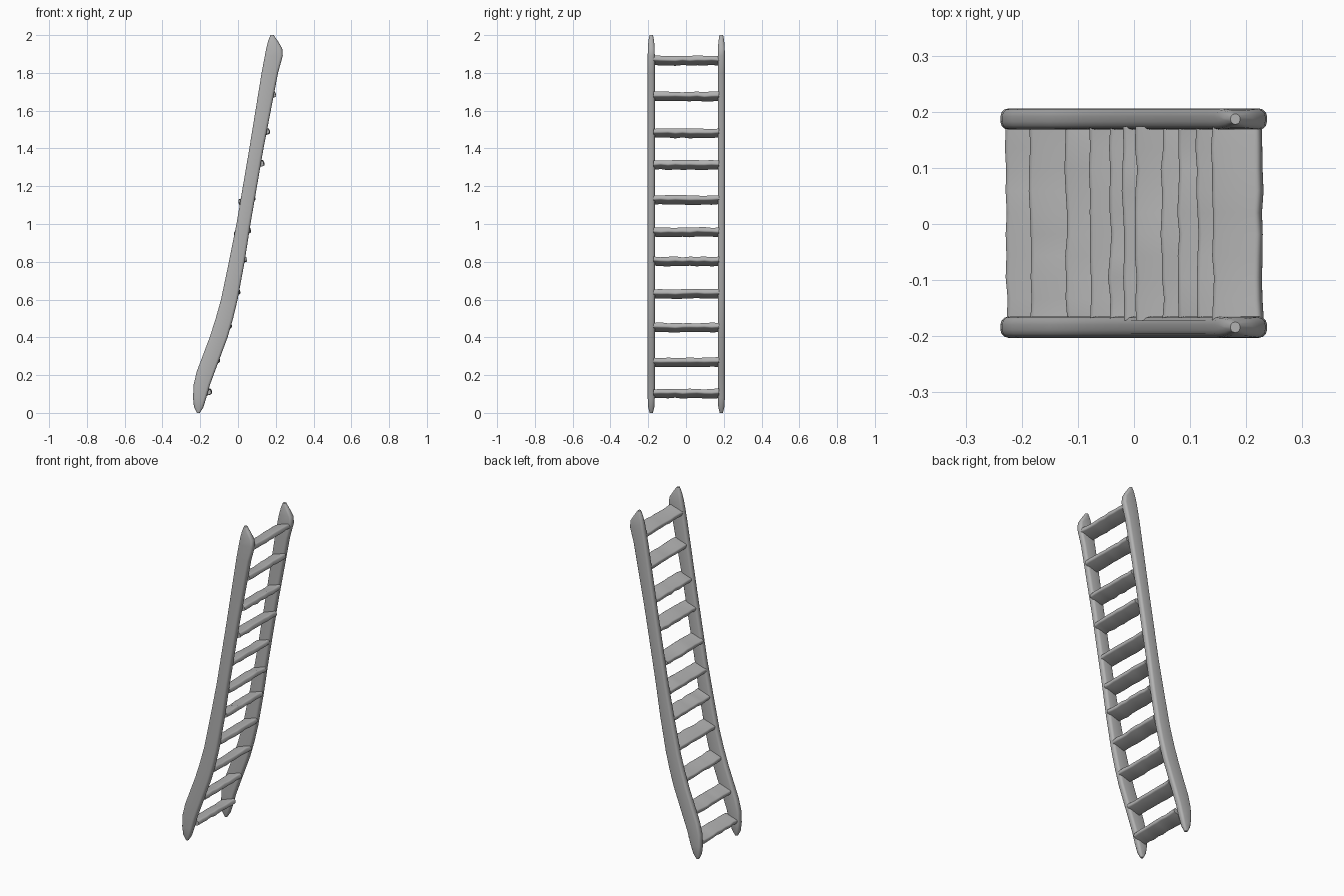
import bpy, bmesh, math, random
from mathutils import Matrix, Vector

random.seed(4)
if "Cube" in bpy.data.objects:
    bpy.data.objects.remove(bpy.data.objects["Cube"], do_unlink=True)

grey = bpy.data.materials.new("worn grey")
grey.use_nodes = True
colour = (0.45, 0.45, 0.45, 1)
grey.diffuse_color = colour
grey.node_tree.nodes["Principled BSDF"].inputs["Base Color"].default_value = colour


def rounded_rect(half_u, half_v, radius, steps=3):
    """Points around a rectangle with rounded corners."""
    radius = min(radius, half_u * 0.95, half_v * 0.95)
    points = []
    for corner, (su, sv) in enumerate([(1, 1), (-1, 1), (-1, -1), (1, -1)]):
        for i in range(steps + 1):
            a = (corner + i / steps) * math.pi / 2
            points.append((su * (half_u - radius) + radius * math.cos(a),
                           sv * (half_v - radius) + radius * math.sin(a)))
    return points


def loft(name, rings):
    """Skin a row of equal-sized rings and cap both ends."""
    bm = bmesh.new()
    loops = [[bm.verts.new(p) for p in ring] for ring in rings]
    count = len(loops[0])
    for low, high in zip(loops, loops[1:]):
        for i in range(count):
            j = (i + 1) % count
            bm.faces.new((low[i], low[j], high[j], high[i]))
    bm.faces.new(loops[0])
    bm.faces.new(loops[-1])
    bmesh.ops.recalc_face_normals(bm, faces=bm.faces)
    mesh = bpy.data.meshes.new(name)
    bm.to_mesh(mesh)
    bm.free()
    mesh.materials.append(grey)
    obj = bpy.data.objects.new(name, mesh)
    bpy.context.collection.objects.link(obj)
    bpy.ops.object.select_all(action="DESELECT")
    obj.select_set(True)
    bpy.context.view_layer.objects.active = obj
    bpy.ops.object.shade_smooth_by_angle(angle=math.radians(40))
    return obj


# Side rails: height, low x edge, high x edge, share of full thickness
rail_rows = [
    (0, -.218, -.202, .45), (.03, -.233, -.183, .85), (.08, -.238, -.168, 1),
    (.15, -.235, -.148, 1), (.22, -.218, -.122, 1), (.4, -.15, -.055, 1),
    (.5, -.118, -.026, 1), (.6, -.09, -.002, 1), (.8, -.048, .035, 1),
    (1, -.008, .066, 1), (1.4, .06, .135, 1), (1.8, .125, .212, 1),
    (1.89, .142, .237, 1), (1.93, .15, .234, .95), (1.97, .16, .21, .8),
    (2, .172, .189, .5)]
for name, y in (("front_rail", -.184), ("back_rail", .187)):
    rings = []
    for z, low, high, share in rail_rows:
        section = rounded_rect((high - low) / 2, .0188 * share, .014)
        rings.append([((low + high) / 2 + u, y + v, z) for u, v in section])
    loft(name, rings)

# Rungs: low x edge and mid height, tilted planks with uneven edges
rungs = [(-.228, .102), (-.185, .268), (-.122, .452), (-.078, .63),
         (-.043, .802), (-.02, .957), (.003, 1.127), (.05, 1.312),
         (.08, 1.48), (.112, 1.675), (.14, 1.865)]
tilt = Matrix.Rotation(math.radians(-18), 3, "Y")
for number, (low, height) in enumerate(rungs, 1):
    rings = []
    for k in range(10):
        y = -.172 + k * .346 / 9
        section = rounded_rect(.0445 + random.uniform(-.002, .002),
                               .014 + random.uniform(-.0015, .0015), .009)
        centre = Vector((low + .044 + random.uniform(-.0015, .0015), y,
                         height + random.uniform(-.002, .002)))
        rings.append([centre + tilt @ Vector((u, 0, v)) for u, v in section])
    loft(f"rung_{number}", rings)
